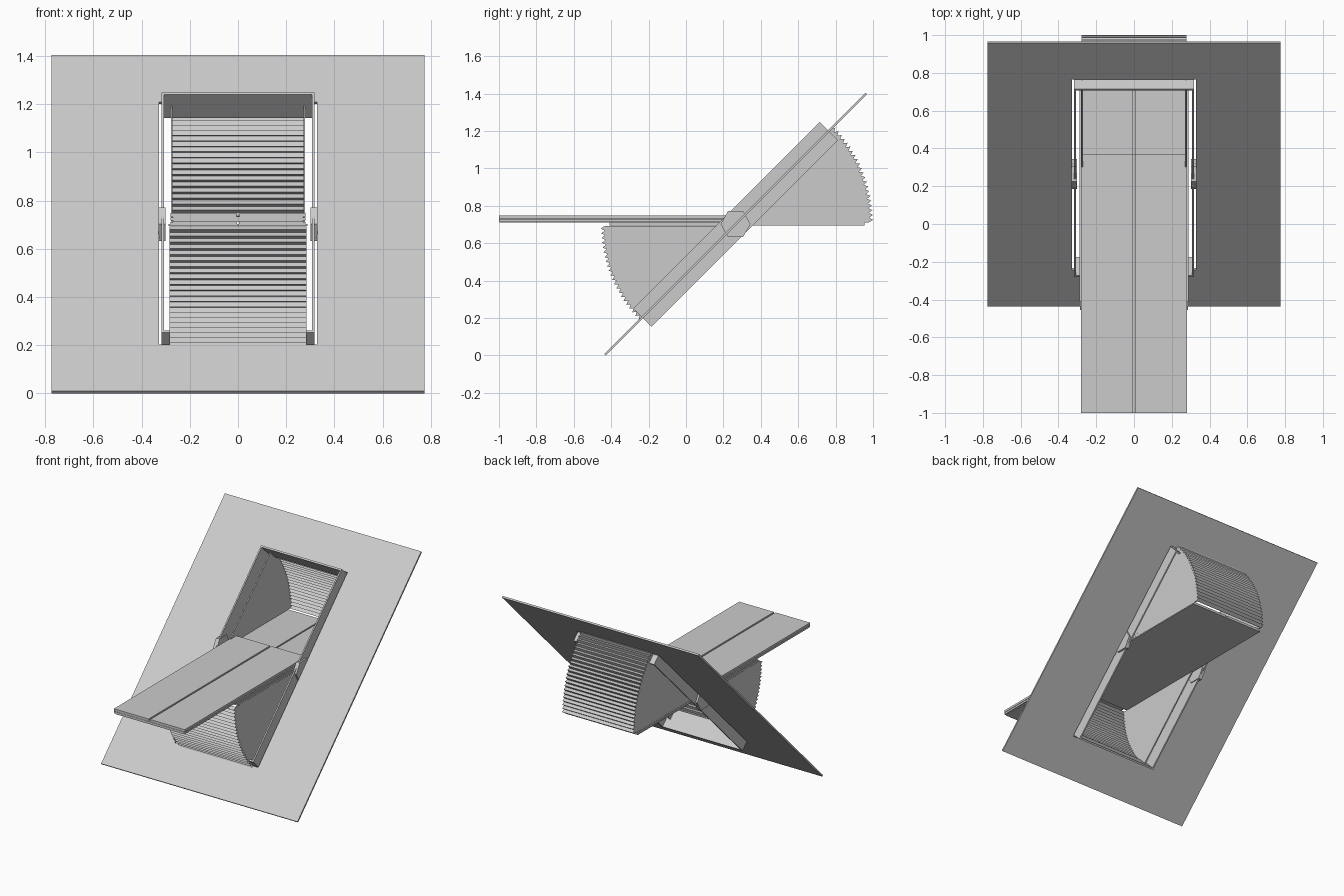
import bpy, bmesh, math
from mathutils import Matrix, Vector

if "Cube" in bpy.data.objects:
    bpy.data.objects.remove(bpy.data.objects["Cube"])

PY, PZ = 0.265, 0.7025          # pivot axis of the sash
S = math.sqrt(0.5)


def slope(u, n):
    """Along-roof / normal coordinates to (y, z)."""
    return (PY + S * (u - n), PZ + S * (u + n))


def prism(name, profile, x0, x1, mirror=False):
    """Extrude a y-z profile along x."""
    bm = bmesh.new()
    a = [bm.verts.new((x0, y, z)) for y, z in profile]
    b = [bm.verts.new((x1, y, z)) for y, z in profile]
    bm.faces.new(a)
    bm.faces.new(b[::-1])
    for i in range(len(a)):
        j = (i + 1) % len(a)
        bm.faces.new((a[i], b[i], b[j], a[j]))
    bmesh.ops.recalc_face_normals(bm, faces=bm.faces)
    me = bpy.data.meshes.new(name)
    bm.to_mesh(me)
    bm.free()
    ob = bpy.data.objects.new(name, me)
    bpy.context.collection.objects.link(ob)
    if mirror:
        ob.modifiers.new("Mirror", 'MIRROR').use_axis[0] = True
    return ob


def slope_bar(name, u0, u1, n0, n1, x0, x1, mirror=False):
    return prism(name, [slope(u0, n0), slope(u1, n0), slope(u1, n1), slope(u0, n1)],
                 x0, x1, mirror)


def flat_bar(name, y0, y1, z0, z1, x0, x1, mirror=False):
    return prism(name, [(y0, z0), (y1, z0), (y1, z1), (y0, z1)], x0, x1, mirror)


def roof_panel():
    """Sloping sheet with a rectangular opening."""
    bm = bmesh.new()
    rings = []
    for n in (-0.006, 0.006):
        for hx, hu in ((0.775, 0.987), (0.329, 0.712)):
            ring = []
            for sx, su in ((-1, -1), (1, -1), (1, 1), (-1, 1)):
                y, z = slope(su * hu, n)
                ring.append(bm.verts.new((sx * hx, y, z)))
            rings.append(ring)
    for r, s in ((0, 1), (2, 3), (0, 2), (1, 3)):
        for i in range(4):
            j = (i + 1) % 4
            bm.faces.new((rings[r][i], rings[r][j], rings[s][j], rings[s][i]))
    bmesh.ops.recalc_face_normals(bm, faces=bm.faces)
    me = bpy.data.meshes.new("roof_panel")
    bm.to_mesh(me)
    bm.free()
    bpy.context.collection.objects.link(bpy.data.objects.new("roof_panel", me))


def bellows(name, cz, a0, a1, r_in, r_out, half, teeth=22):
    """Pleated arc between two sector-shaped side walls, open to the roof plane."""
    def zigzag(shift):
        pts = []
        for i in range(2 * teeth + 1):
            a = math.radians(a0 + (a1 - a0) * i / (2 * teeth))
            r = (r_out if i % 2 else r_in) - shift
            pts.append((PY + r * math.cos(a), cz + r * math.sin(a)))
        return pts
    outer = zigzag(0)
    prism(name + "_pleats", outer + zigzag(0.006)[::-1], -half, half)
    prism(name + "_side_wall", [(PY, cz)] + outer, half - 0.008, half, True)


roof_panel()

# fixed window frame
slope_bar("frame_side", -0.705, 0.705, -0.07, 0.068, 0.308, 0.318, True)
slope_bar("frame_top", 0.693, 0.705, -0.07, 0.068, -0.318, 0.318)
slope_bar("frame_bottom", -0.705, -0.693, -0.07, 0.068, -0.318, 0.318)

# hexagonal pivots
hexagon = [(PY + 0.08 * math.cos(math.radians(60 * i)),
            PZ + 0.08 * math.sin(math.radians(60 * i))) for i in range(6)]
prism("pivot_plate", hexagon, 0.302, 0.331, True)

# pivoting sash with pleated wind guards
flat_bar("sash_base", -0.41, 0.955, 0.695, 0.703, -0.288, 0.288)
flat_bar("sash_leaf", -0.41, 0.955, 0.703, 0.712, 0.005, 0.28, True)
bellows("upper_bellows", 0.712, 0, 44.5, 0.714, 0.735, 0.279)
bellows("lower_bellows", 0.692, 180, 225, 0.700, 0.720, 0.285)

# sliding table, two layers of two leaves
flat_bar("table_lower_leaf", -1.0, 0.37, 0.717, 0.730, -0.28, 0.28)
flat_bar("table_upper_leaf", -1.0, 0.37, 0.733, 0.748, 0.006, 0.28, True)
flat_bar("table_core", -0.998, 0.368, 0.712, 0.735, -0.27, 0.27)
